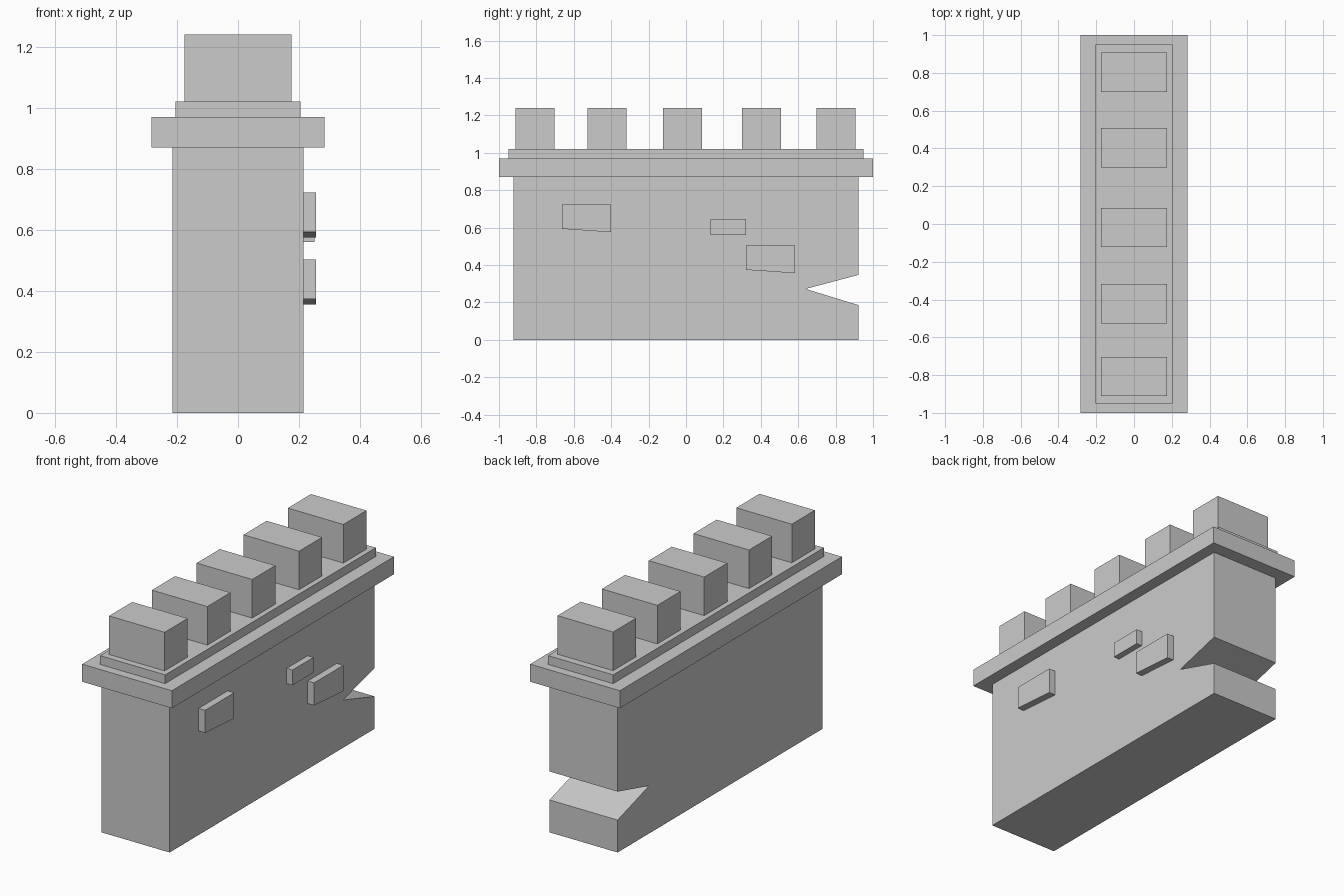
import bpy
import bmesh

if "Cube" in bpy.data.objects:
    bpy.data.objects.remove(bpy.data.objects["Cube"])


def prism(name, profile, x0, x1):
    """Extrude a (y, z) outline along x."""
    bm = bmesh.new()
    face = bm.faces.new([bm.verts.new((x0, y, z)) for y, z in profile])
    ext = bmesh.ops.extrude_face_region(bm, geom=[face])
    verts = [g for g in ext["geom"] if isinstance(g, bmesh.types.BMVert)]
    bmesh.ops.translate(bm, verts=verts, vec=(x1 - x0, 0, 0))
    bmesh.ops.recalc_face_normals(bm, faces=bm.faces)
    mesh = bpy.data.meshes.new(name)
    bm.to_mesh(mesh)
    bm.free()
    obj = bpy.data.objects.new(name, mesh)
    bpy.context.collection.objects.link(obj)
    return obj


def block(name, half_x, y0, y1, z0, z1):
    return prism(name, [(y0, z0), (y1, z0), (y1, z1), (y0, z1)], -half_x, half_x)


# Wall body with a wedge-shaped break in the rear end
prism("wall_body",
      [(-0.923, 0), (0.923, 0), (0.923, 0.185), (0.64, 0.272),
       (0.923, 0.347), (0.923, 0.87), (-0.923, 0.87)],
      -0.215, 0.215)

# Overhanging ledge and walkway step
block("ledge", 0.283, -1.0, 1.0, 0.87, 0.97)
block("walkway", 0.205, -0.949, 0.949, 0.97, 1.02)

# Battlements, slightly unevenly spaced
for i, y in enumerate((-0.807, -0.422, -0.018, 0.404, 0.803)):
    block(f"battlement_{i + 1}", 0.175, y - 0.104, y + 0.104, 1.02, 1.24)

# Raised stones on the right face; the large ones have a slanted underside
for i, (y, z) in enumerate(((-0.662, 0.722), (0.321, 0.503))):
    prism(f"large_stone_{i + 1}",
          [(y, z), (y, z - 0.129), (y + 0.262, z - 0.147), (y + 0.262, z)],
          0.215, 0.256)
prism("small_stone", [(0.132, 0.56), (0.321, 0.56), (0.321, 0.647), (0.132, 0.647)],
      0.215, 0.251)
